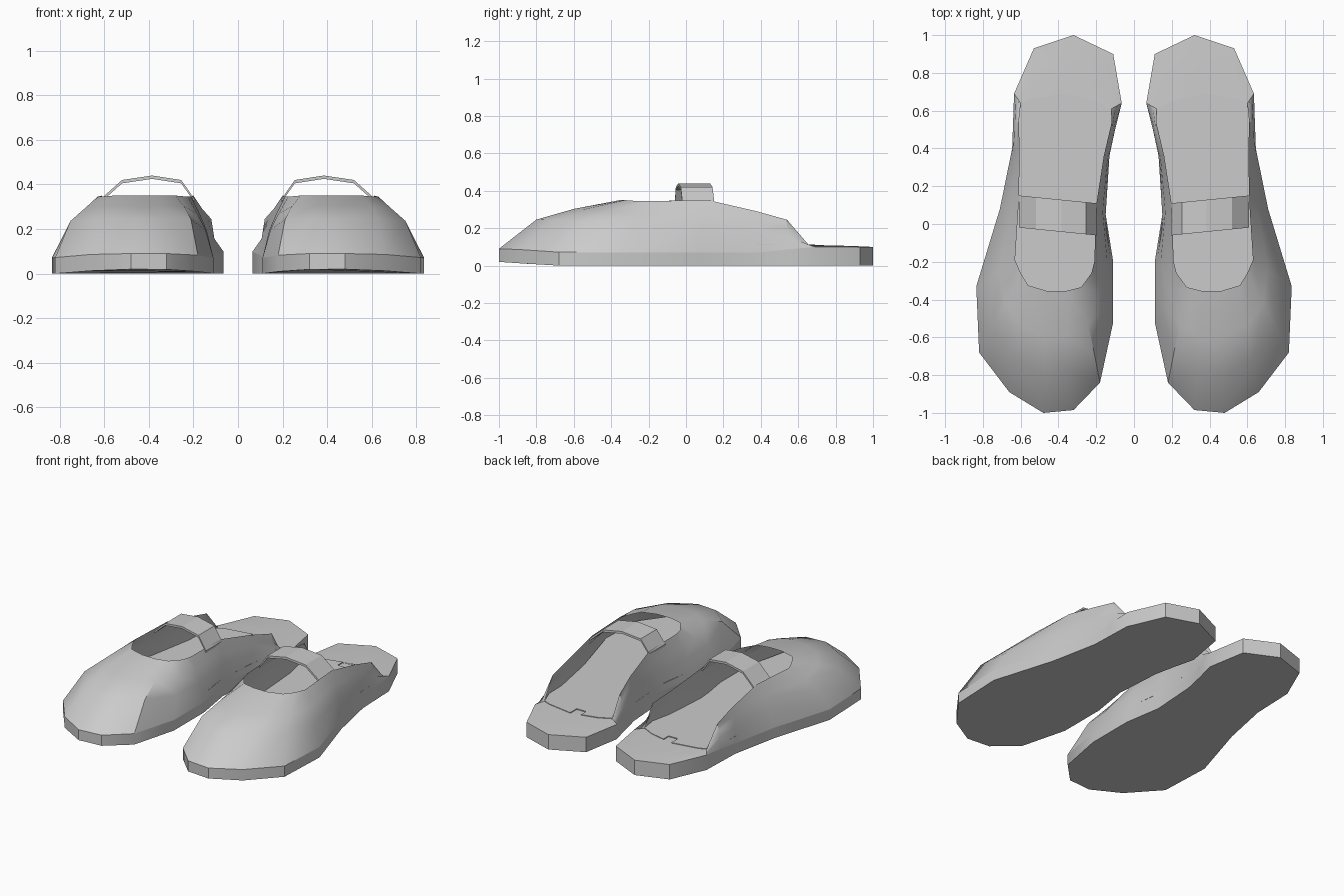
import bpy
import bmesh
from mathutils import Vector

cube = bpy.data.objects.get("Cube")
if cube:
    bpy.data.objects.remove(cube, do_unlink=True)

grey = bpy.data.materials.new("light_grey")
grey.use_nodes = True
colour = (0.6, 0.6, 0.6, 1)
grey.diffuse_color = colour
grey.node_tree.nodes["Principled BSDF"].inputs["Base Color"].default_value = colour

# Plan of the sole: toe, outer side, heel, inner side
OUTLINE = [(.48, -1), (.66, -.89), (.82, -.68), (.835, -.33), (.71, .08),
           (.645, .4), (.64, .54), (.635, .69), (.53, .93), (.32, 1),
           (.11, .9), (.065, .64), (.1, .5), (.13, .36), (.15, .05),
           (.11, -.2), (.11, -.52), (.18, -.84), (.32, -.985)]

# Edge of the foot opening, one point for each point of the plan
RIM = [(.46, -.355, .35), (.56, -.325, .35), (.6, -.26, .345), (.63, -.19, .345),
       (.61, .12, .35), (.605, .38, .29), (.61, .54, .245), (.6, .64, .11),
       (.55, .66, .11), (.375, .69, .11), (.2, .65, .11), (.12, .61, .11),
       (.12, .53, .245), (.16, .36, .29), (.2, .1, .35), (.21, -.2, .345),
       (.225, -.26, .345), (.28, -.335, .35), (.36, -.355, .35)]

STRAP = [(.195, .335), (.255, .42), (.385, .44), (.52, .42), (.61, .34)]
NOTCH = [(.375, .62), (.305, .62), (.305, .675)]
HEEL_EDGE = 9


def sole_top(y):
    if y > .4:
        return .07 + .03 * min(1, (y - .4) / .25)
    return .07 + .02 * max(0, min(1, (-y - .65) / .3))


def sole_bottom(y):
    return .02 * max(0, (-y - .7) / .3)


def ring_between(t, side_rise, toe_rise):
    """Ring of the upper, t of the way in from the sole to the rim."""
    ring = []
    for (x, y), edge in zip(OUTLINE, RIM):
        low, high = Vector((x, y, sole_top(y))), Vector(edge)
        p = low.lerp(high, t)
        rise = toe_rise if y < -.6 else side_rise
        p.z = low.z + (high.z - low.z) * rise
        ring.append(p)
    return ring


def floor_plan(z):
    """Flat plan inside the walls, ending at the rim on the heel."""
    return [Vector((*(edge[:2] if edge[2] < .13 else Vector(p).lerp(Vector(edge[:2]), .12)), z))
            for p, edge in zip(OUTLINE, RIM)]


def build(name, rings, side, closed=True, caps=(), smooth=True):
    """Loft rings into a mesh; side mirrors it, caps lists rings to fill."""
    bm = bmesh.new()
    rows = [[bm.verts.new((p[0] * side, p[1], p[2])) for p in ring] for ring in rings]
    for a, b in zip(rows, rows[1:]):
        n = len(a)
        for i in range(n if closed else n - 1):
            j = (i + 1) % n
            bm.faces.new((a[i], a[j], b[j], b[i]))
    for c in caps:
        bm.faces.new(rows[c])
    bmesh.ops.recalc_face_normals(bm, faces=bm.faces)
    mesh = bpy.data.meshes.new(name)
    bm.to_mesh(mesh)
    bm.free()
    mesh.materials.append(grey)
    obj = bpy.data.objects.new(name, mesh)
    bpy.context.collection.objects.link(obj)
    if smooth:
        bpy.ops.object.select_all(action="DESELECT")
        obj.select_set(True)
        bpy.context.view_layer.objects.active = obj
        bpy.ops.object.shade_smooth_by_angle(angle=.6)
    return obj


for label, side in (("left", 1), ("right", -1)):
    # Sole with a slightly raised toe
    bottom = [(x, y, sole_bottom(y)) for x, y in OUTLINE]
    top = [(x, y, sole_top(y)) for x, y in OUTLINE]
    build(label + "_sole", [bottom, top], side, caps=[0])

    # Upper, running into the flat heel deck behind the opening
    upper = [ring_between(0, 0, 0), ring_between(.31, .46, .6),
             ring_between(.62, .72, .82), ring_between(1, 1, 1)]
    build(label + "_upper", upper, side)

    # Inner floor and the notched insole on it
    build(label + "_floor", [floor_plan(.108)], side, caps=[0], smooth=False)
    insole = []
    for z in (.108, .114):
        plan = floor_plan(z)
        plan[HEEL_EDGE + 1:HEEL_EDGE + 1] = [Vector((x, y, z)) for x, y in NOTCH]
        insole.append(plan)
    build(label + "_insole", insole, side, caps=[1], smooth=False)

    # Strap over the instep, a closed band with a thin section
    band = []
    for x, z in STRAP:
        skew = (x - .2) * .1
        front, back = skew - .06, skew + .11
        band.append([(x, front, z), (x, back, z), (x, back, z - .015), (x, front, z - .015)])
    build(label + "_strap", band, side, caps=[0, -1], smooth=False)
